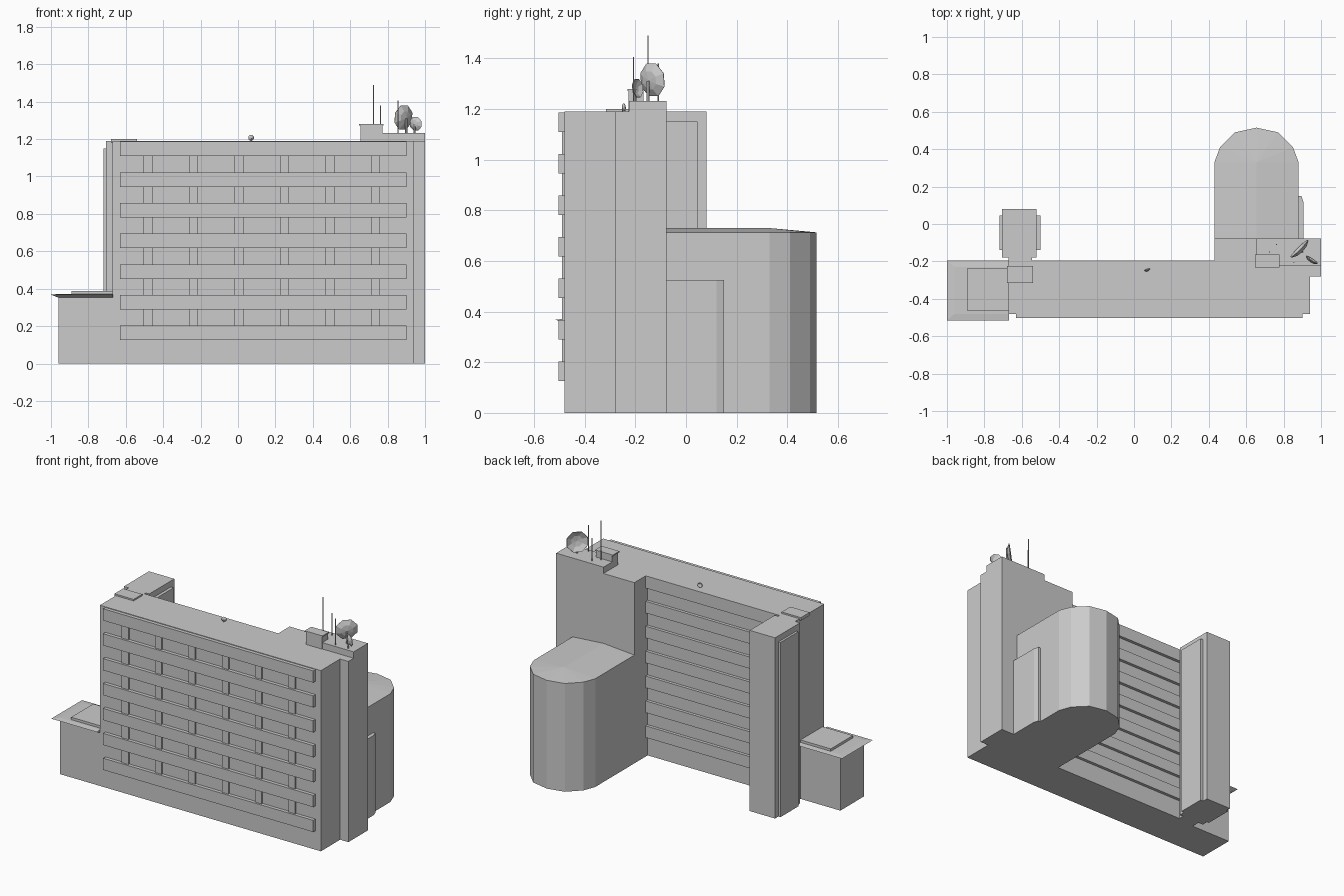
import bpy, bmesh, math
from mathutils import Vector

if "Cube" in bpy.data.objects:
    bpy.data.objects.remove(bpy.data.objects["Cube"])


def mesh_object(name, verts, faces):
    me = bpy.data.meshes.new(name)
    me.from_pydata(verts, [], faces)
    bm = bmesh.new()
    bm.from_mesh(me)
    bmesh.ops.recalc_face_normals(bm, faces=bm.faces)
    bm.to_mesh(me)
    bm.free()
    ob = bpy.data.objects.new(name, me)
    bpy.context.collection.objects.link(ob)
    return ob


def prism(name, outline, z0, z1):
    n = len(outline)
    verts = [(x, y, z) for z in (z0, z1) for x, y in outline]
    faces = [tuple(range(n)), tuple(range(n, 2 * n))]
    faces += [(i, (i + 1) % n, (i + 1) % n + n, i + n) for i in range(n)]
    return mesh_object(name, verts, faces)


def box(name, x0, x1, y0, y1, z0, z1):
    return prism(name, [(x0, y0), (x1, y0), (x1, y1), (x0, y1)], z0, z1)


def dish(name, centre, radius, depth, facing, sides=8):
    # shallow faceted bowl, hollow side towards 'facing'
    rings = [(0.55, -depth * 0.75), (1.0, 0.0)]
    verts = [(0, 0, -depth)]
    for r, z in rings:
        verts += [(r * radius * math.cos(2 * math.pi * (i + 0.5) / sides),
                   r * radius * math.sin(2 * math.pi * (i + 0.5) / sides), z) for i in range(sides)]
    faces = []
    for i in range(sides):
        j = (i + 1) % sides
        faces += [(0, 1 + i, 1 + j), (1 + i, 1 + sides + i, 1 + sides + j, 1 + j)]
    ob = mesh_object(name, verts, faces)
    ob.rotation_euler = Vector(facing).to_track_quat('Z', 'Y').to_euler()
    ob.location = centre
    mod = ob.modifiers.new("thickness", 'SOLIDIFY')
    mod.thickness = 0.004
    return ob


def mast(name, x, y, z0, z1, r=0.003):
    return prism(name, [(x + r * math.cos(a * math.pi / 3), y + r * math.sin(a * math.pi / 3))
                        for a in range(6)], z0, z1)


TOP = 1.19

# main slab with the stepped service core at its right end
prism("main_block", [(-0.67, -0.48), (0.94, -0.48), (0.94, -0.28), (1.0, -0.28), (1.0, -0.077),
                     (0.43, -0.077), (0.43, -0.215), (-0.67, -0.215)], 0, TOP)

# horizontal bands front and back, with short window piers between the front ones
for k in range(7):
    z = 0.125 + k * 0.164
    box(f"front_band_{k}", -0.63, 0.90, -0.503, -0.478, z, z + 0.077)
    box(f"back_band_{k}", -0.55, 0.43, -0.217, -0.195, z, z + 0.077)
    if k < 6:
        for i in range(6):
            x = -0.48 + i * 0.243
            box(f"window_pier_{k}_{i}", x - 0.024, x + 0.024, -0.49, -0.478, z + 0.077, z + 0.164)
box("back_roof_edge", -0.67, 0.43, -0.217, -0.195, TOP - 0.012, TOP)

# stair tower behind the left end
box("stair_tower", -0.705, -0.52, -0.18, 0.08, 0, TOP)
box("stair_side_panels", -0.72, -0.50, -0.14, 0.045, 0, 1.15)
box("stair_link", -0.67, -0.545, -0.217, -0.178, 0, TOP)
box("stair_roof_cap", -0.68, -0.54, -0.315, -0.225, TOP - 0.01, 1.20)

# low annex on the left with overhanging tapered roof
box("annex", -0.96, -0.66, -0.48, -0.235, 0, 0.36)
ring = [((-1.0, -0.515, -0.195), 0.368), ((-0.96, -0.48, -0.23), 0.352), ((-0.96, -0.48, -0.23), 0.372)]
verts = []
for (x, y0, y1), z in ring:
    verts += [(x, y0, z), (-0.668, y0, z), (-0.668, y1, z), (x, y1, z)]
faces = [(4, 5, 6, 7), (8, 9, 10, 11)]
for i in range(4):
    j = (i + 1) % 4
    faces += [(i, j, 4 + j, 4 + i), (i, j, 8 + j, 8 + i)]
mesh_object("annex_roof", verts, faces)
box("annex_roof_pad", -0.89, -0.668, -0.465, -0.235, 0.37, 0.388)

# round-ended wing at the back with a very shallow ridged roof
arc = [(0.88, 0.33), (0.85, 0.41), (0.77, 0.49), (0.655, 0.515), (0.54, 0.49), (0.46, 0.41), (0.43, 0.33)]
outline = [(0.88, -0.08)] + arc + [(0.43, -0.08)]
n = len(outline)
verts = [(x, y, z) for z in (0, 0.713) for x, y in outline]
verts += [(0.655, -0.08, 0.73), (0.655, 0.33, 0.73)]
a, b = 2 * n, 2 * n + 1
faces = [tuple(range(n))] + [(i, i + 1, n + i + 1, n + i) for i in range(n - 1)]
faces += [(n - 1, 0, n, a, 2 * n - 1)]
faces += [(n, n + 1, b, a), (2 * n - 2, 2 * n - 1, a, b)]
faces += [(n + i, n + i + 1, b) for i in range(1, n - 2)]
mesh_object("round_wing", verts, faces)

# shallow lean-to on the wing's outer side
prism("wing_side_bay", [(0.87, -0.08), (0.905, -0.08), (0.905, 0.12), (0.895, 0.15), (0.87, 0.15)], 0, 0.525)

# rooftop plant rooms
box("roof_plant", 0.655, 1.0, -0.225, -0.077, TOP, 1.232)
box("roof_hut", 0.655, 0.772, -0.228, -0.168, TOP, 1.272)
box("roof_hut_cap", 0.648, 0.777, -0.232, -0.164, 1.272, 1.28)

# aerials
mast("mast_tall", 0.725, -0.15, 1.23, 1.49)
mast("mast_short", 0.762, -0.11, 1.23, 1.38)
mast("mast_side", 0.855, -0.207, 1.23, 1.405)

# satellite dishes and their posts
dish("large_dish", (0.885, -0.133, 1.315), 0.07, 0.022, (-0.7, 0.7, 0.1))
mast("large_dish_post", 0.90, -0.15, 1.23, 1.31, 0.006)
dish("small_dish", (0.95, -0.192, 1.282), 0.04, 0.014, (0.55, 0.83, 0.1))
mast("small_dish_post", 0.944, -0.2, 1.23, 1.28, 0.005)
dish("roof_dish", (0.07, -0.245, 1.207), 0.017, 0.008, (-0.3, 0.95, 0.1))
mast("roof_dish_post", 0.071, -0.251, TOP, 1.205, 0.003)
